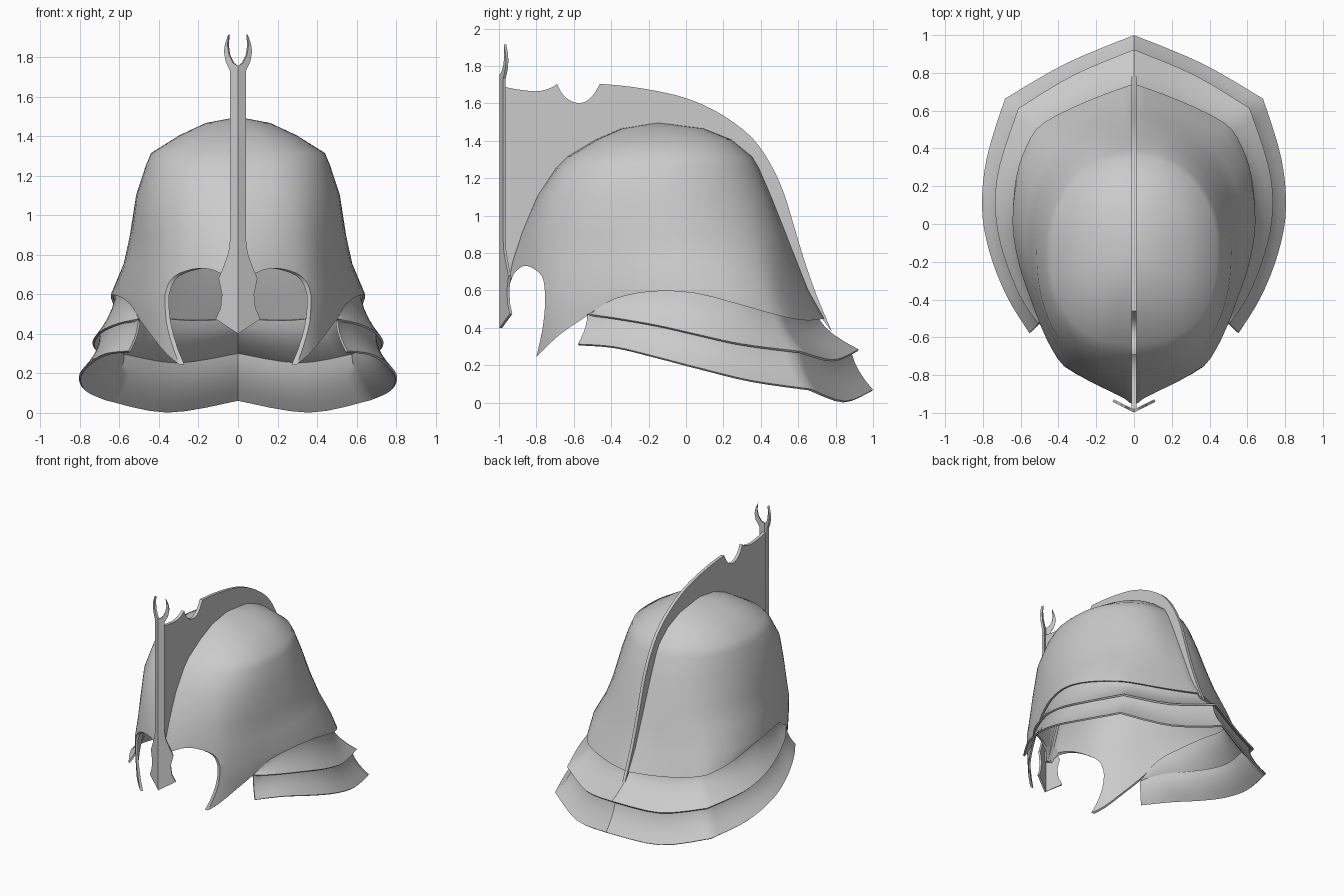
import bpy, bmesh, math
from mathutils import Vector

if "Cube" in bpy.data.objects:
    bpy.data.objects.remove(bpy.data.objects["Cube"])

STEEL = (0.6, 0.6, 0.6, 1)
steel = bpy.data.materials.new("grey steel")
steel.use_nodes = True
steel.diffuse_color = STEEL
steel.node_tree.nodes["Principled BSDF"].inputs["Base Color"].default_value = STEEL


def curve(points, steps=3):
    """Smooth path through the points."""
    pts = [Vector(p) for p in points]
    pts = [pts[0]] + pts + [pts[-1]]
    out = []
    for a, b, c, d in zip(pts, pts[1:], pts[2:], pts[3:]):
        for k in range(steps):
            t = k / steps
            out.append(b + ((c - a) * t + (2 * a - 5 * b + 4 * c - d) * t ** 2
                            + (3 * b - a - 3 * c + d) * t ** 3) / 2)
    return out + [pts[-1]]


def make(name, bm):
    bmesh.ops.remove_doubles(bm, verts=bm.verts, dist=0.0005)
    bmesh.ops.recalc_face_normals(bm, faces=bm.faces)
    mesh = bpy.data.meshes.new(name)
    bm.to_mesh(mesh)
    bm.free()
    mesh.materials.append(steel)
    obj = bpy.data.objects.new(name, mesh)
    bpy.context.collection.objects.link(obj)
    return obj


def finish(obj, angle=38):
    bpy.ops.object.select_all(action='DESELECT')
    obj.select_set(True)
    bpy.context.view_layer.objects.active = obj
    for mod in list(obj.modifiers):
        bpy.ops.object.modifier_apply(modifier=mod.name)
    bpy.ops.object.shade_smooth_by_angle(angle=math.radians(angle))


def thicken(obj, thickness):
    mirror = obj.modifiers.new("mirror", 'MIRROR')
    mirror.merge_threshold = 0.002
    solid = obj.modifiers.new("thickness", 'SOLIDIFY')
    solid.thickness = thickness
    solid.offset = 0


def sheet(name, rows):
    """Half surface lofted through rows of points."""
    bm = bmesh.new()
    grid = [[bm.verts.new(p) for p in row] for row in rows]
    for a, b in zip(grid, grid[1:]):
        for i in range(len(a) - 1):
            bm.faces.new((a[i], a[i + 1], b[i + 1], b[i]))
    return make(name, bm)


def prism(name, outline, half):
    """Side outline (y, z) extruded across x."""
    bm = bmesh.new()
    left = [bm.verts.new((half, y, z)) for y, z in outline]
    right = [bm.verts.new((-half, y, z)) for y, z in outline]
    bm.faces.new(left)
    bm.faces.new(right[::-1])
    for i in range(len(left)):
        j = (i + 1) % len(left)
        bm.faces.new((left[j], left[i], right[i], right[j]))
    return make(name, bm)


# Bowl: pointed plan at the brow blending into a rounded crown
plan = [(0, 0), (.3, .06), (.565, .125), (.72, .22), (.85, .35), (.95, .47),
        (1, .6), (.98, .73), (.89, .82), (.75, .88), (.38, .945), (0, 1)]
levels = [  # height, half width, front y, back y
    (.2, .62, -.97, .85), (.45, .635, -.965, .735), (.6, .637, -.955, .65),
    (.75, .575, -.925, .59), (.9, .543, -.875, .53), (1.1, .51, -.79, .45),
    (1.25, .46, -.69, .385), (1.31, .435, -.63, .35), (1.4, .29, -.48, .24),
    (1.46, .16, -.34, .09), (1.49, 0, -.15, -.15)]


def ring(z, width, front, back):
    row = []
    for i, (px, pt) in enumerate(plan):
        a = math.pi * (i / (len(plan) - 1) - .5)
        s = math.sin(a)
        power, start, span = (.82, .6, .6) if s < 0 else (.95, .5, .5)
        blend = min(1, max(0, (z - start) / span))
        ex = max(0, math.cos(a)) ** power
        et = .5 + .5 * math.copysign(abs(s) ** power, s)
        x = px + (ex - px) * blend
        t = pt + (et - pt) * blend
        row.append((x * width, front + t * (back - front), z))
    return curve(row)


bowl = sheet("bowl", [ring(*lv) for lv in levels])
thicken(bowl, .014)

# Trim the bowl to its rim, cheek points and eye openings
rim_cut = curve([(.74, .45), (.65, .44), (.52, .46), (.32, .515), (.05, .585),
                 (-.18, .595), (-.38, .555), (-.52, .47), (-.68, .36), (-.8, .245)])
eye_cut = curve([(-.8, .245), (-.77, .38), (-.755, .5), (-.755, .6), (-.77, .675),
                 (-.82, .72), (-.87, .73), (-.92, .69), (-.945, .63)])
trim = prism("bowl_trim", [(1.2, .45)] + rim_cut + eye_cut[1:]
             + [(-1.2, .63), (-1.2, 1.8), (1.2, 1.8)], 1)
trim.hide_render = True
cut = bowl.modifiers.new("trim", 'BOOLEAN')
cut.operation = 'INTERSECT'
cut.solver = 'EXACT'
cut.object = trim
finish(bowl)
bpy.data.objects.remove(trim)

# Neck guard: two flared lames hanging from successive rims
CORNER = 5
bowl_rim = [(.5, -.52, .47), (.56, -.38, .55), (.62, -.18, .59), (.645, .05, .585),
            (.6, .32, .515), (.48, .52, .46), (.25, .64, .44), (0, .735, .45)]
middle_rim = [(.5, -.53, .47), (.6, -.38, .45), (.69, -.15, .41), (.73, .07, .36),
              (.71, .3, .31), (.61, .61, .27), (.32, .785, .225), (0, .92, .28)]
lower_rim = [(.55, -.575, .31), (.67, -.38, .295), (.76, -.15, .24), (.8, .08, .18),
             (.775, .35, .115), (.68, .66, .07), (.36, .845, .005), (0, .995, .065)]


def smooth_rim(rim):
    return curve(rim[:CORNER + 1], 4)[:-1] + curve(rim[CORNER:], 4)


def lame(name, upper, lower):
    tops = [(x * .95, y * .95, z + .028) if i else (x, y + .005, z)
            for i, (x, y, z) in enumerate(upper)]
    pairs = list(zip(smooth_rim(tops), smooth_rim(lower)))
    rows = []
    for t in (0, .2, .4, .6, .8, 1):
        row = []
        for top, end in pairs:
            p = top.lerp(end, t ** 1.8)
            p.z = top.z + (end.z - top.z) * t
            row.append(p)
        rows.append(row)
    obj = sheet(name, rows)
    thicken(obj, .012)
    finish(obj)


lame("upper_neck_lame", bowl_rim, middle_rim)
lame("lower_neck_lame", middle_rim, lower_rim)

# Crest fin along the centre line
front_edge = curve([(-.98, 1.69), (-.9, 1.675), (-.8, 1.665), (-.73, 1.68), (-.69, 1.705)])
notch = curve([(-.69, 1.705), (-.66, 1.65), (-.61, 1.61), (-.55, 1.605),
               (-.5, 1.64), (-.46, 1.705)])
ridge = curve([(-.46, 1.705), (-.3, 1.69), (-.1, 1.655), (.05, 1.61), (.2, 1.535),
               (.35, 1.42), (.45, 1.28), (.52, 1.13), (.57, .97), (.63, .77),
               (.7, .57), (.78, .38)])
inner_edge = [(.72, .46), (.58, .75), (.42, 1.1), (.2, 1.36), (-.15, 1.45),
              (-.5, 1.36), (-.7, 1.19), (-.85, .88), (-.94, .64), (-.98, .64)]
crest = prism("crest_fin", front_edge + notch[1:] + ridge[1:] + inner_edge, .012)
finish(crest, 30)

# Nose guard: creased stem with a flared foot and a forked tip
stem = [(0, .4), (.11, .475), (.085, .53), (.078, .6), (.095, .68), (.07, .74),
        (.045, .81), (.037, .88), (.037, 1.73), (.06, 1.78), (.068, 1.83),
        (.062, 1.87), (.045, 1.915), (.05, 1.86), (.042, 1.81), (.022, 1.77),
        (0, 1.755)]
bm = bmesh.new()
bm.faces.new([bm.verts.new((x, -.99 + .5 * x, z)) for x, z in stem])
nose = make("nose_guard", bm)
thicken(nose, .015)
finish(nose, 25)
